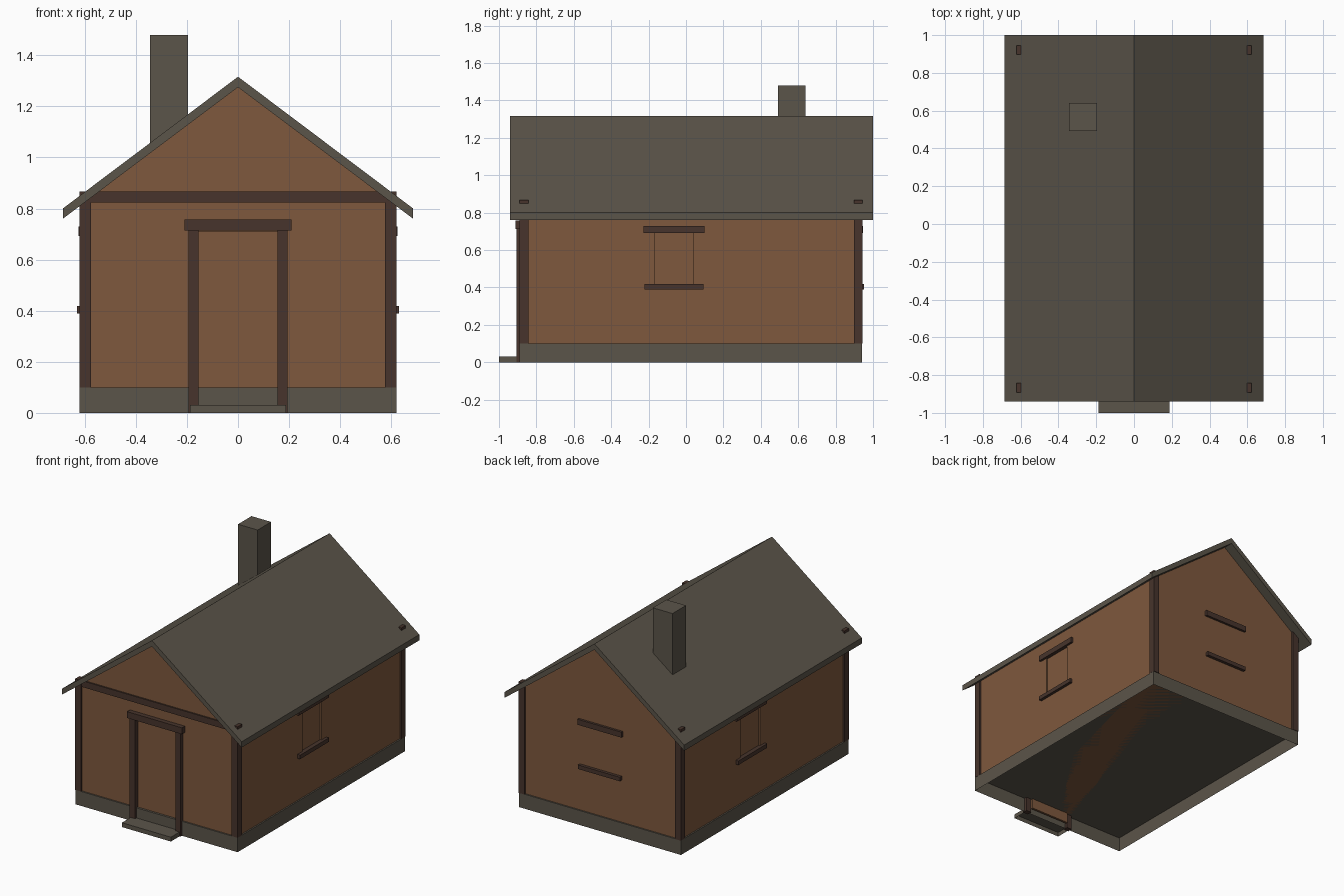
import bpy
import bmesh

cube = bpy.data.objects.get("Cube")
if cube:
    bpy.data.objects.remove(cube, do_unlink=True)


def material(name, rgb):
    mat = bpy.data.materials.new(name)
    mat.use_nodes = True
    mat.diffuse_color = (*rgb, 1)
    mat.node_tree.nodes["Principled BSDF"].inputs["Base Color"].default_value = (*rgb, 1)
    return mat


stone = material("grey stone", (0.105, 0.090, 0.068))
plank = material("brown planks", (0.209, 0.098, 0.047))
timber = material("dark timber", (0.063, 0.034, 0.025))


def finish(name, bm, mat):
    mesh = bpy.data.meshes.new(name)
    bmesh.ops.recalc_face_normals(bm, faces=bm.faces)
    bm.to_mesh(mesh)
    bm.free()
    mesh.materials.append(mat)
    obj = bpy.data.objects.new(name, mesh)
    bpy.context.scene.collection.objects.link(obj)
    return obj


def box(name, xs, ys, zs, mat, open_bottom=False):
    bm = bmesh.new()
    bmesh.ops.create_cube(bm, size=1)
    for v in bm.verts:
        v.co = [r[0] if c < 0 else r[1] for c, r in zip(v.co, (xs, ys, zs))]
    if open_bottom:
        low = [f for f in bm.faces if f.calc_center_median().z < zs[0] + 0.001]
        bmesh.ops.delete(bm, geom=low, context="FACES")
    return finish(name, bm, mat)


def prism(name, profile, y0, y1, mat):
    """Extrude an x-z outline along y."""
    bm = bmesh.new()
    face = bm.faces.new([bm.verts.new((x, y0, z)) for x, z in profile])
    grown = bmesh.ops.extrude_face_region(bm, geom=[face])["geom"]
    for v in grown:
        if isinstance(v, bmesh.types.BMVert):
            v.co.y = y1
    return finish(name, bm, mat)


def cut(target, cutter):
    mod = target.modifiers.new("opening", "BOOLEAN")
    mod.operation = "DIFFERENCE"
    mod.object = cutter
    cutter.hide_render = True
    cutter.hide_set(True)


# Hollow stone base and front step
box("foundation", (-0.62, 0.62), (-0.89, 0.94), (0, 0.1), stone, True)
box("front_step", (-0.187, 0.187), (-1.0, -0.89), (0, 0.03), stone, True)

# Plank walls with both gables
walls = prism("walls", [(-0.61, 0.1), (0.61, 0.1), (0.61, 0.83), (0, 1.29), (-0.61, 0.83)],
              -0.88, 0.93, plank)

# Gabled roof slab and chimney
prism("roof", [(-0.686, 0.76), (0, 1.275), (0.686, 0.76), (0.686, 0.80), (0, 1.316), (-0.686, 0.80)],
      -0.94, 1.0, stone)
box("chimney", (-0.345, -0.195), (0.493, 0.64), (0.95, 1.48), stone)

# Corner posts, just piercing the roof, and the front tie beam
for side, s in (("left", 1), ("right", -1)):
    xs = sorted((s * 0.575, s * 0.621))
    box(f"front_{side}_post", xs, (-0.891, -0.843), (0.1, 0.867), timber)
    box(f"back_{side}_post", xs, (0.897, 0.944), (0.1, 0.867), timber)
box("front_beam", (-0.575, 0.575), (-0.89, -0.86), (0.824, 0.867), timber)

# Door, its frame and the shallow recess behind it
cut(walls, box("door_cutter", (-0.155, 0.155), (-0.95, -0.87), (0.05, 0.71), plank))
box("door", (-0.15, 0.15), (-0.875, -0.86), (0.03, 0.706), plank)
for side, s in (("left", 1), ("right", -1)):
    box(f"door_{side}_jamb", sorted((s * 0.154, s * 0.194)), (-0.905, -0.87), (0, 0.714), timber)
box("door_lintel", (-0.21, 0.21), (-0.912, -0.87), (0.714, 0.758), timber)

# Side windows: shallow recess, sill and lintel
for side, s, mid in (("left", 1, -0.064), ("right", -1, 0.17)):
    cut(walls, box(f"{side}_window_cutter", sorted((s * 0.6, s * 0.7)),
                   (mid - 0.105, mid + 0.105), (0.405, 0.705), plank))
    box(f"{side}_window_sill", sorted((s * 0.595, s * 0.63)),
        (mid - 0.157, mid + 0.157), (0.39, 0.418), timber)
    box(f"{side}_window_lintel", sorted((s * 0.595, s * 0.625)),
        (mid - 0.164, mid + 0.164), (0.692, 0.73), timber)

# Back window sill and lintel
box("back_window_sill", (-0.16, 0.16), (0.915, 0.951), (0.39, 0.418), timber)
box("back_window_lintel", (-0.168, 0.168), (0.915, 0.946), (0.692, 0.73), timber)
